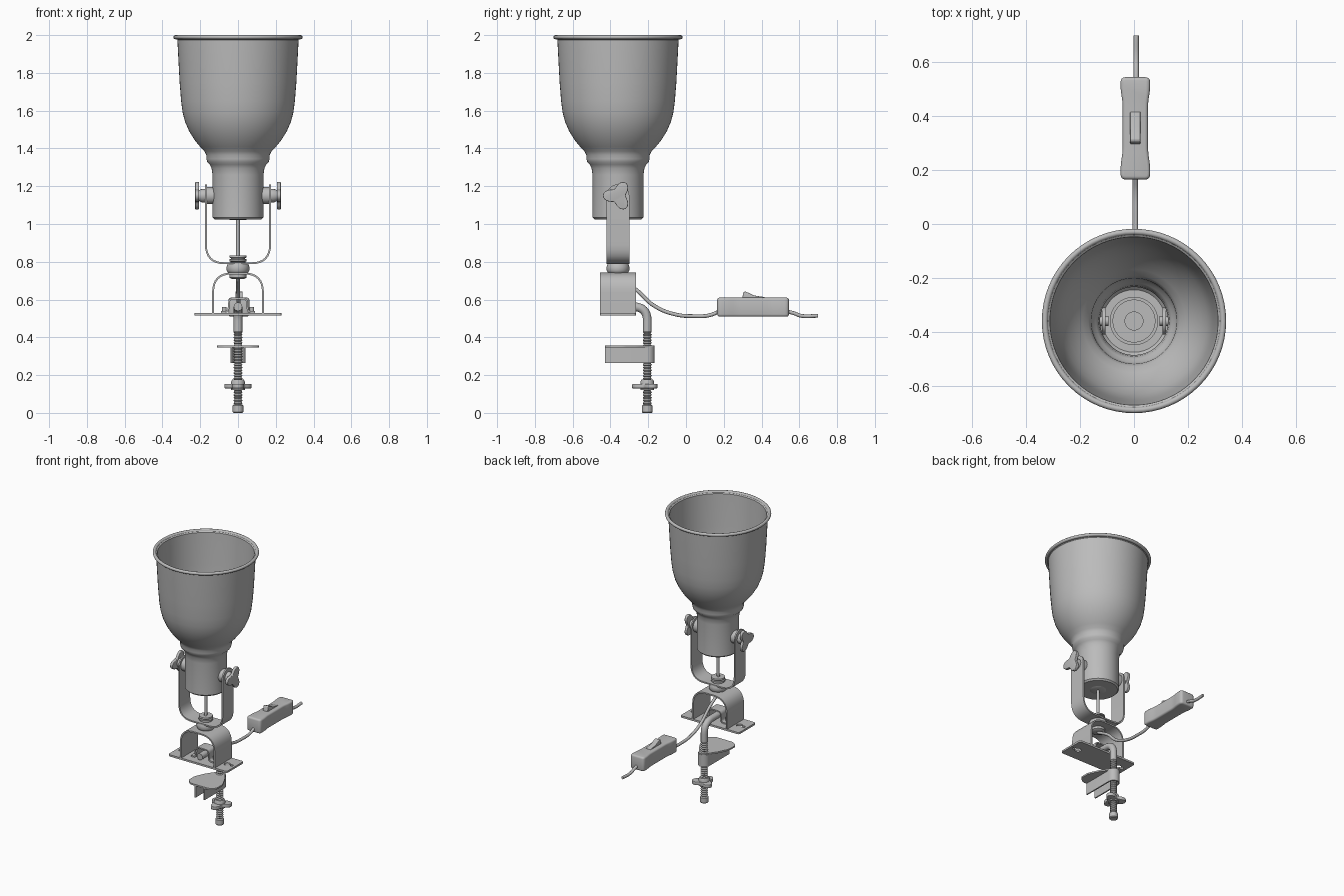
import bpy, bmesh, math
from mathutils import Matrix, Vector

if "Cube" in bpy.data.objects:
    bpy.data.objects.remove(bpy.data.objects["Cube"])

grey = bpy.data.materials.new("lamp grey")
grey.use_nodes = True
COLOUR = (0.5, 0.5, 0.5, 1)
grey.diffuse_color = COLOUR
for n in grey.node_tree.nodes:
    if n.type == 'BSDF_PRINCIPLED':
        n.inputs["Base Color"].default_value = COLOUR

AXIS = -0.36    # lamp axis in y
ROD = -0.205    # clamp rod axis in y
move = Matrix.Translation


def finish(ob, angle=35):
    """Bake modifiers or curve into a clean mesh, then shade it."""
    bpy.context.view_layer.update()
    dg = bpy.context.evaluated_depsgraph_get()
    me = bpy.data.meshes.new_from_object(ob.evaluated_get(dg))
    name = ob.name
    bpy.data.objects.remove(ob)
    new = bpy.data.objects.new(name, me)
    me.name = name
    bpy.context.collection.objects.link(new)
    me.materials.clear()
    me.materials.append(grey)
    me.shade_smooth()
    me.set_sharp_from_angle(angle=math.radians(angle))
    return new


def to_object(name, bm, mat=Matrix()):
    bmesh.ops.remove_doubles(bm, verts=bm.verts, dist=1e-5)
    bmesh.ops.recalc_face_normals(bm, faces=bm.faces)
    bm.transform(mat)
    me = bpy.data.meshes.new(name)
    bm.to_mesh(me)
    bm.free()
    ob = bpy.data.objects.new(name, me)
    bpy.context.collection.objects.link(ob)
    return ob


def lathe(name, profile, mat=Matrix(), seg=32):
    """Spin (radius, height) points round local z."""
    bm = bmesh.new()
    vs = [bm.verts.new((r, 0, z)) for r, z in profile]
    es = [bm.edges.new(p) for p in zip(vs, vs[1:])]
    bmesh.ops.spin(bm, geom=vs + es, axis=(0, 0, 1), cent=(0, 0, 0),
                   angle=math.tau, steps=seg)
    return finish(to_object(name, bm, mat))


def disc(name, r, z0, z1, mat=Matrix()):
    return lathe(name, [(0, z0), (r, z0), (r, z1), (0, z1)], mat)


def prism(name, outline, z0, z1, mat=Matrix(), bevel=0.0, done=True):
    """Extrude a flat outline along local z."""
    bm = bmesh.new()
    f = bm.faces.new([bm.verts.new((x, y, z0)) for x, y in outline])
    top = bmesh.ops.extrude_face_region(bm, geom=[f])["geom"]
    bmesh.ops.translate(bm, vec=(0, 0, z1 - z0),
                        verts=[v for v in top if isinstance(v, bmesh.types.BMVert)])
    ob = to_object(name, bm, mat)
    if bevel:
        m = ob.modifiers.new("bevel", 'BEVEL')
        m.width, m.segments, m.limit_method = bevel, 3, 'ANGLE'
        m.angle_limit = math.radians(40)
    return finish(ob) if done else ob


def fillet(points, r, steps=8, closed=False):
    """Round the corners of a polyline."""
    p = [Vector(q) for q in points]
    out = [] if closed else [p[0]]
    for i in range(0 if closed else 1, len(p) if closed else len(p) - 1):
        b, a, c = p[i], p[i - 1], p[(i + 1) % len(p)]
        a, c = b + (a - b).normalized() * r, b + (c - b).normalized() * r
        for k in range(steps + 1):
            t = k / steps
            out.append(a * (1 - t) ** 2 + b * 1.2 * t * (1 - t) + b * 0.8 * t * (1 - t) + c * t * t)
    return out if closed else out + [p[-1]]


def strap(name, path, along, thick):
    """Sheet metal strip following a path."""
    bm = bmesh.new()
    lo = [bm.verts.new(p) for p in path]
    hi = [bm.verts.new(Vector(p) + Vector(along)) for p in path]
    for i in range(len(path) - 1):
        bm.faces.new((lo[i], lo[i + 1], hi[i + 1], hi[i]))
    ob = to_object(name, bm)
    m = ob.modifiers.new("sheet", 'SOLIDIFY')
    m.thickness, m.offset = thick, 0
    return finish(ob)


def tube(name, points, radius, smooth=True):
    cu = bpy.data.curves.new(name, 'CURVE')
    cu.dimensions, cu.bevel_depth, cu.use_fill_caps = '3D', radius, True
    cu.bevel_resolution = 4
    if smooth:
        sp = cu.splines.new('BEZIER')
        sp.bezier_points.add(len(points) - 1)
        for b, p in zip(sp.bezier_points, points):
            b.co, b.handle_left_type, b.handle_right_type = p, 'AUTO', 'AUTO'
    else:
        sp = cu.splines.new('POLY')
        sp.points.add(len(points) - 1)
        for b, p in zip(sp.points, points):
            b.co = (*p, 1)
    ob = bpy.data.objects.new(name, cu)
    bpy.context.collection.objects.link(ob)
    return finish(ob)


def star_knob(name, z0, z1, mat):
    """Three-lobed hand knob."""
    pts = []
    for i in range(48):
        a = math.tau * i / 48
        r = 0.06 + 0.02 * math.cos(3 * (a + math.pi / 2))
        pts.append((r * math.cos(a), r * math.sin(a)))
    prism(name, pts, z0, z1, mat, bevel=0.004)


centre = move((0, AXIS, 0))

# Bell shade with rolled rim and neck, as one double-walled shell
outer = [(0.05, 1.025), (0.125, 1.025), (0.135, 1.035), (0.135, 1.26), (0.14, 1.295), (0.15, 1.315),
         (0.163, 1.328), (0.167, 1.345), (0.168, 1.365), (0.178, 1.385), (0.2, 1.408), (0.23, 1.445),
         (0.258, 1.49), (0.28, 1.54), (0.293, 1.59), (0.301, 1.65), (0.309, 1.75), (0.321, 1.975)]
rim = [(0.331 + 0.011 * math.cos(a), 1.989 + 0.011 * math.sin(a))
       for a in [math.radians(d) for d in range(-120, 181, 30)]]
inner = [(max(r - 0.009, 0.05), z + 0.008) for r, z in reversed(outer)]
lathe("shade", outer + rim + inner + [outer[0]], centre, 64)
lathe("cord_grommet", [(0, 1.02), (0.04, 1.02), (0.055, 1.026), (0.055, 1.045), (0, 1.045)], centre)

# Bulb socket inside the neck
lathe("socket", [(0, 1.04), (0.09, 1.04), (0.09, 1.2), (0.078, 1.2), (0.078, 1.07),
                 (0.035, 1.07), (0.035, 1.085), (0, 1.085)], centre)

# Tilting yoke with rounded ends, spacers and knobs on both sides
yoke = fillet([(-0.17, AXIS - 0.06, 1.15), (-0.17, AXIS - 0.06, 0.792),
               (0.17, AXIS - 0.06, 0.792), (0.17, AXIS - 0.06, 1.15)], 0.1)
strap("yoke", yoke, (0, 0.12, 0), 0.01)
for side, s in (("left", 1), ("right", -1)):
    m = move((0, AXIS, 1.15)) @ Matrix.Rotation(s * math.pi / 2, 4, 'Y')
    disc("inner_washer_" + side, 0.05, 0.105, 0.118, m)
    disc("pivot_bolt_" + side, 0.018, 0.095, 0.21, m)
    disc("spacer_" + side, 0.045, 0.128, 0.166, m)
    disc("yoke_end_" + side, 0.06, 0.165, 0.175, m)
    lathe("knob_hub_" + side, [(0, 0.175), (0.036, 0.175), (0.036, 0.19), (0.028, 0.208), (0, 0.208)], m)
    star_knob("knob_" + side, 0.206, 0.227, m)

# Swivel joint between yoke and foot
lathe("swivel", [(0, 0.71), (0.035, 0.71), (0.045, 0.716), (0.045, 0.735), (0.055, 0.745), (0.06, 0.755),
                 (0.06, 0.775), (0.055, 0.787), (0.04, 0.79), (0.04, 0.8), (0.046, 0.803), (0.046, 0.813),
                 (0.036, 0.815), (0.036, 0.82), (0.046, 0.822), (0.044, 0.832), (0, 0.832)], centre)

# Foot arch and slotted base plate
y0, y1 = AXIS - 0.095, AXIS + 0.095
strap("foot_arch", fillet([(-0.132, y0, 0.525), (-0.132, y0, 0.738),
                           (0.132, y0, 0.738), (0.132, y0, 0.525)], 0.1), (0, 0.19, 0), 0.01)
plate = prism("base_plate", fillet([(-0.23, y0), (0.23, y0), (0.23, y1), (-0.23, y1)], 0.015, 4, True),
              0.516, 0.529, done=False)
cutters = []
for s in (-1, 1):
    round_hole = [(s * 0.168 + 0.021 * math.cos(math.tau * i / 20),
                   AXIS + 0.021 * math.sin(math.tau * i / 20)) for i in range(20)]
    slot = fillet([(s * 0.17, AXIS - 0.01), (s * 0.212, AXIS - 0.01),
                   (s * 0.212, AXIS + 0.01), (s * 0.17, AXIS + 0.01)], 0.009, 4, True)
    for shape in (round_hole, slot):
        c = prism("keyhole_cutter", shape, 0.49, 0.56, done=False)
        c.hide_render = True
        cutters.append(c)
        b = plate.modifiers.new("keyhole", 'BOOLEAN')
        b.operation, b.object, b.solver = 'DIFFERENCE', c, 'EXACT'
finish(plate)
for c in cutters:
    bpy.data.objects.remove(c)

# Saddle holding the bent rod to the plate
strap("rod_saddle", fillet([(x, AXIS - 0.04, z) for x, z in
      ((-0.09, 0.534), (-0.052, 0.534), (-0.045, 0.606), (0.045, 0.606), (0.052, 0.534), (0.09, 0.534))],
      0.018, 5), (0, 0.08, 0), 0.009)
for side, s in (("left", 1), ("right", -1)):
    disc("saddle_screw_" + side, 0.013, 0.535, 0.56, move((s * 0.073, AXIS, 0)))

# Bent rod, threaded shaft and end cap
tube("bent_rod", fillet([(0, -0.43, 0.562), (0, ROD, 0.562), (0, ROD, 0.43)], 0.075), 0.023, smooth=False)
post = move((0, ROD, 0))
thread = [(0, 0.03)]
for i in range(28):
    thread += [(0.018, 0.03 + i * 0.0145), (0.024, 0.037 + i * 0.0145)]
lathe("threaded_shaft", thread + [(0.018, 0.436), (0, 0.436)], post, 20)
lathe("end_cap", [(0, 0), (0.024, 0), (0.028, 0.005), (0.028, 0.038), (0.022, 0.045), (0, 0.045)], post)

# Sliding clamp jaw: pressing plate with a folded web wrapped round the shaft
half = [(0.07, -0.43), (0.11, -0.4), (0.11, -0.33), (0.075, -0.255), (0.036, -0.2), (0.02, -0.168)]
prism("jaw_plate", fillet(half + [(-x, y) for x, y in reversed(half)], 0.015, 4, True), 0.346, 0.357)
wrap = [(0.035 * math.cos(a), ROD + 0.035 * math.sin(a), 0.265)
        for a in [math.pi * i / 12 for i in range(13)]]
strap("jaw_web", [(0.035, -0.43, 0.265)] + wrap + [(-0.035, -0.43, 0.265)], (0, 0, 0.085), 0.009)

# Tightening wing nut
star_knob("clamp_nut_wings", 0.13, 0.154, post)
lathe("clamp_nut_hub", [(0, 0.122), (0.036, 0.122), (0.036, 0.165), (0.03, 0.178), (0, 0.178)], post)

# Power cord and inline rocker switch
tube("cord_lamp", [(0, AXIS, 1.04), (0, AXIS, 0.86), (0, AXIS, 0.715), (0, -0.325, 0.69), (0, -0.265, 0.653),
                   (0.004, -0.17, 0.568), (0.005, -0.06, 0.522), (0.005, 0.05, 0.512),
                   (0.005, 0.12, 0.516), (0.005, 0.18, 0.538)], 0.01)
tube("cord_plug_end", [(0.008, 0.53, 0.538), (0.008, 0.57, 0.528), (0.008, 0.61, 0.514),
                       (0.008, 0.7, 0.514)], 0.01)
side_a = [(0.055, 0.165), (0.055, 0.215), (0.047, 0.27), (0.047, 0.45), (0.055, 0.5), (0.055, 0.545)]
body = fillet(side_a + [(-x, y) for x, y in reversed(side_a)], 0.02, 4, True)
prism("switch_body", body, 0.51, 0.61, move((0.005, 0, 0)), bevel=0.012)
yz = Matrix(((0, 0, 1, 0), (1, 0, 0, 0), (0, 1, 0, 0), (0, 0, 0, 1)))
prism("switch_rocker", [(0.295, 0.6), (0.42, 0.6), (0.415, 0.613), (0.36, 0.622), (0.315, 0.643), (0.305, 0.64)],
      -0.014, 0.024, yz, bevel=0.003)
